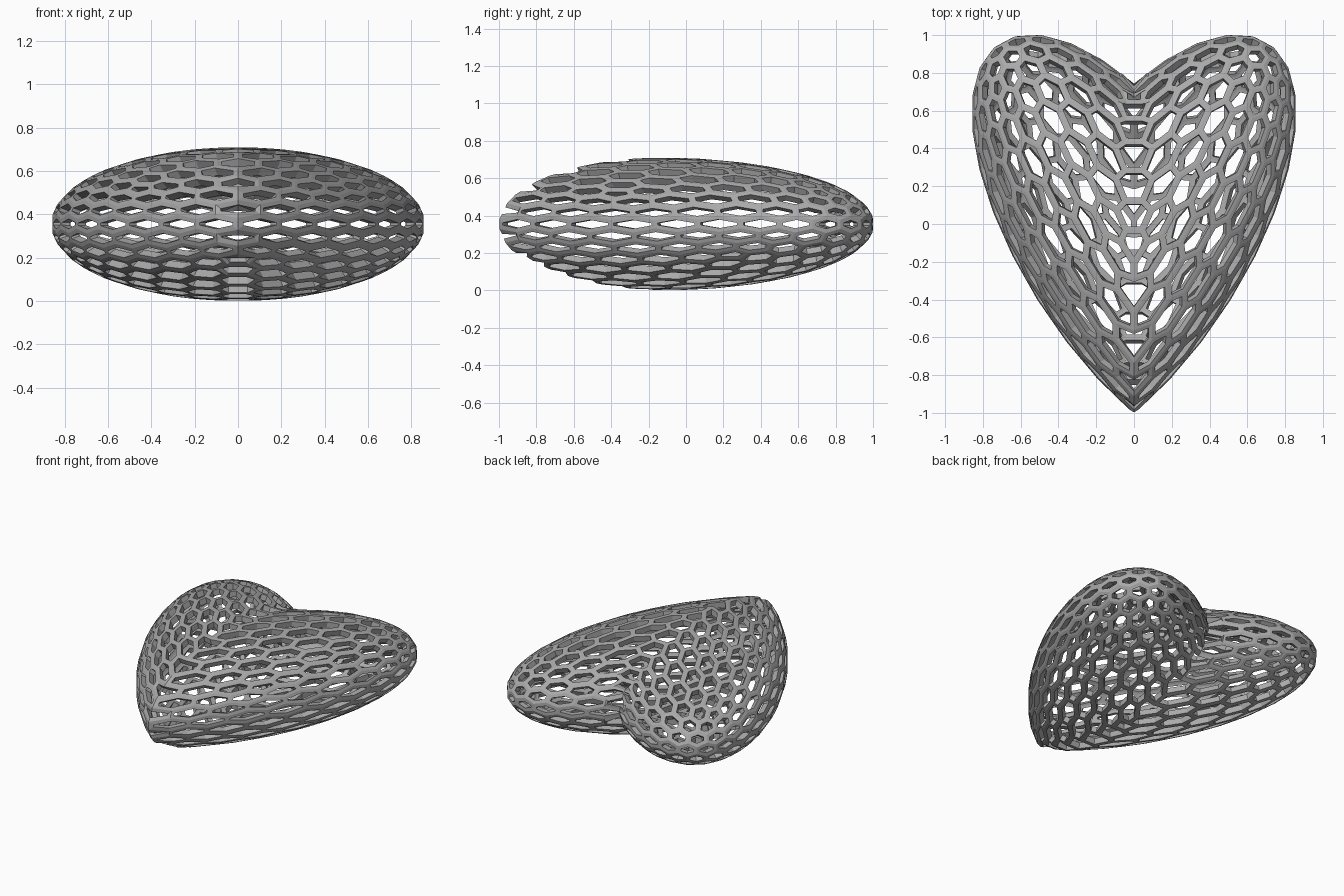
import bpy, bmesh, math
from mathutils import Matrix, Vector

cube = bpy.data.objects.get("Cube")
if cube:
    bpy.data.objects.remove(cube)

FREQ = 6          # cells along one icosahedron edge
WIDTH = 0.034     # strut width
DEPTH = 0.04      # strut thickness


def geodesic_ball():
    """Unit geodesic sphere with a vertex on top and an edge running to +y."""
    bm = bmesh.new()
    bmesh.ops.create_icosphere(bm, subdivisions=1, radius=1)
    ring = next(v.co for v in bm.verts if 0 < v.co.z < 0.9)
    turn = Matrix.Rotation(math.pi / 2 - math.atan2(ring.y, ring.x), 3, 'Z')
    bmesh.ops.rotate(bm, verts=bm.verts, matrix=turn)
    bmesh.ops.subdivide_edges(bm, edges=bm.edges, cuts=FREQ - 1, use_grid_fill=True)
    bmesh.ops.triangulate(bm, faces=bm.faces)
    for v in bm.verts:
        v.co.normalize()
    return bm


def to_heart(p):
    """Flatten the ball and sweep both sides back into two lobes."""
    return Vector((0.842 * p.x, 0.85 * p.y + 0.723 * abs(p.x) - 0.13, 0.355 + 0.335 * p.z))


def honeycomb(ball):
    """Dual of the triangle ball: one cell around every vertex."""
    bm = bmesh.new()
    centres = {f: bm.verts.new(f.calc_center_median().normalized()) for f in ball.faces}
    for v in ball.verts:
        side = v.co.orthogonal().normalized()
        up = v.co.cross(side)
        ordered = sorted(v.link_faces, key=lambda f: math.atan2(
            centres[f].co.dot(up), centres[f].co.dot(side)))
        bm.faces.new([centres[f] for f in ordered])
    for v in bm.verts:
        v.co = to_heart(v.co)
    return bm


# Honeycomb shell, opened into a lattice
ball = geodesic_ball()
bm = honeycomb(ball)
ball.free()
bm.normal_update()
cells = list(bm.faces)
bmesh.ops.inset_individual(bm, faces=cells, thickness=WIDTH / 2, use_even_offset=True)
bmesh.ops.delete(bm, geom=cells, context='FACES')
mesh = bpy.data.meshes.new("heart_lattice")
bm.to_mesh(mesh)
bm.free()

heart = bpy.data.objects.new("heart_lattice", mesh)
bpy.context.collection.objects.link(heart)

# Strut thickness
solid = heart.modifiers.new("strut_thickness", 'SOLIDIFY')
solid.thickness = DEPTH
solid.offset = 0

# Grey finish
grey = bpy.data.materials.new("grey")
grey.use_nodes = True
colour = (0.4, 0.4, 0.4, 1)
grey.diffuse_color = colour
grey.node_tree.nodes["Principled BSDF"].inputs["Base Color"].default_value = colour
mesh.materials.append(grey)
